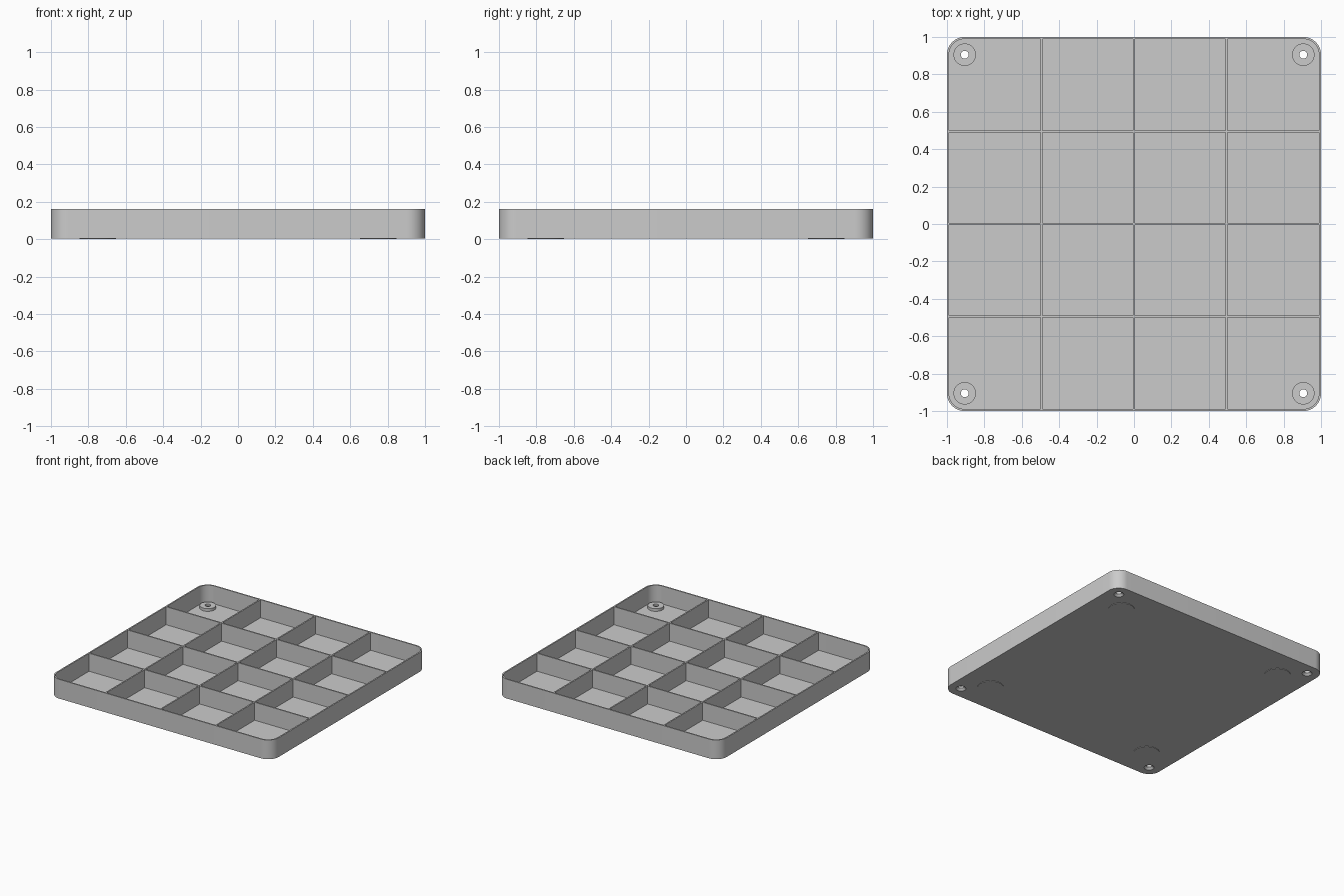
import bpy, bmesh, math

if "Cube" in bpy.data.objects:
    bpy.data.objects.remove(bpy.data.objects["Cube"], do_unlink=True)

HEIGHT, BASE, FLOOR = 0.16, 0.004, 0.014   # rim, underside, inner floor levels
WALL, RADIUS = 0.011, 0.095                # wall thickness, outer corner radius
CORNER, FOOT = 0.905, 0.75                 # screw boss and foot pad offsets
INNER = 1 - WALL
CORNERS = [(sx, sy) for sx in (-1, 1) for sy in (-1, 1)]

grey = bpy.data.materials.new("light grey plastic")
grey.use_nodes = True
grey.diffuse_color = (0.6, 0.6, 0.6, 1)
grey.node_tree.nodes["Principled BSDF"].inputs["Base Color"].default_value = (0.6, 0.6, 0.6, 1)


def rounded_square(half, radius, steps=12):
    pts = []
    for q in range(4):
        a0 = q * math.pi / 2
        mid = a0 + math.pi / 4
        cx = math.copysign(half - radius, math.cos(mid))
        cy = math.copysign(half - radius, math.sin(mid))
        for i in range(steps + 1):
            a = a0 + i / steps * math.pi / 2
            pts.append((cx + radius * math.cos(a), cy + radius * math.sin(a)))
    return pts


def circle(radius, x=0, y=0, n=48):
    return [(x + radius * math.cos(i * math.tau / n),
             y + radius * math.sin(i * math.tau / n)) for i in range(n)]


def stack(name, layers):
    """Closed solid from matching outlines, each given as (outline, z)."""
    bm = bmesh.new()
    rings = [[bm.verts.new((x, y, z)) for x, y in pts] for pts, z in layers]
    for a, b in zip(rings, rings[1:]):
        for i in range(len(a)):
            j = (i + 1) % len(a)
            bm.faces.new((a[i], a[j], b[j], b[i]))
    bm.faces.new(rings[0][::-1])
    bm.faces.new(rings[-1])
    bmesh.ops.recalc_face_normals(bm, faces=bm.faces)
    mesh = bpy.data.meshes.new(name)
    bm.to_mesh(mesh)
    bm.free()
    mesh.materials.append(grey)
    obj = bpy.data.objects.new(name, mesh)
    bpy.context.collection.objects.link(obj)
    return obj


def box(name, x0, x1, y0, y1, z0, z1):
    pts = [(x0, y0), (x1, y0), (x1, y1), (x0, y1)]
    return stack(name, [(pts, z0), (pts, z1)])


def cut(obj, cutter):
    mod = obj.modifiers.new("screw hole", 'BOOLEAN')
    mod.operation = 'DIFFERENCE'
    mod.solver = 'EXACT'
    mod.object = cutter


# Tray shell: outer wall, rim, inner wall and floor
outer = rounded_square(1, RADIUS)
inner = rounded_square(INNER, RADIUS - WALL)
tray = stack("tray_shell", [(outer, BASE), (outer, HEIGHT), (inner, HEIGHT), (inner, FLOOR)])
smooth = [tray]

# Corner screw bosses with countersunk holes, and thin foot pads
cutters = []
for sx, sy in CORNERS:
    x, y = sx * CORNER, sy * CORNER
    ring = circle(0.06, x, y)
    boss = stack("screw_boss", [(ring, FLOOR - 0.005), (ring, 0.036)])
    wide, narrow = circle(0.037, x, y), circle(0.021, x, y)
    cutter = stack("screw_hole_cutter", [(wide, -0.02), (wide, BASE), (narrow, 0.02), (narrow, 0.06)])
    cut(tray, cutter)
    cut(boss, cutter)
    cutters.append(cutter)
    pad = circle(0.097, sx * FOOT, sy * FOOT)
    foot = stack("foot_pad", [(pad, 0), (pad, BASE + 0.003)])
    smooth += [boss, foot]

# Dividers: long walls along y, short walls between them along x
t = WALL / 2
lines = [-0.495, 0, 0.495]
for x in lines:
    box("long_divider", x - t, x + t, -INNER, INNER, FLOOR, HEIGHT)
starts = [-INNER] + [x + t for x in lines]
ends = [x - t for x in lines] + [INNER]
for y in lines:
    for x0, x1 in zip(starts, ends):
        box("cross_divider", x0, x1, y - t, y + t, FLOOR, HEIGHT)

# Bake the holes, then remove the cutters
bpy.context.view_layer.update()
graph = bpy.context.evaluated_depsgraph_get()
for obj in smooth:
    if obj.modifiers:
        baked = bpy.data.meshes.new_from_object(obj.evaluated_get(graph))
        obj.modifiers.clear()
        obj.data = baked
        graph = bpy.context.evaluated_depsgraph_get()
for cutter in cutters:
    bpy.data.objects.remove(cutter, do_unlink=True)

# Smooth the round surfaces, keep the edges crisp
bpy.ops.object.select_all(action='DESELECT')
for obj in smooth:
    obj.select_set(True)
bpy.context.view_layer.objects.active = tray
bpy.ops.object.shade_smooth_by_angle(angle=math.radians(30))
